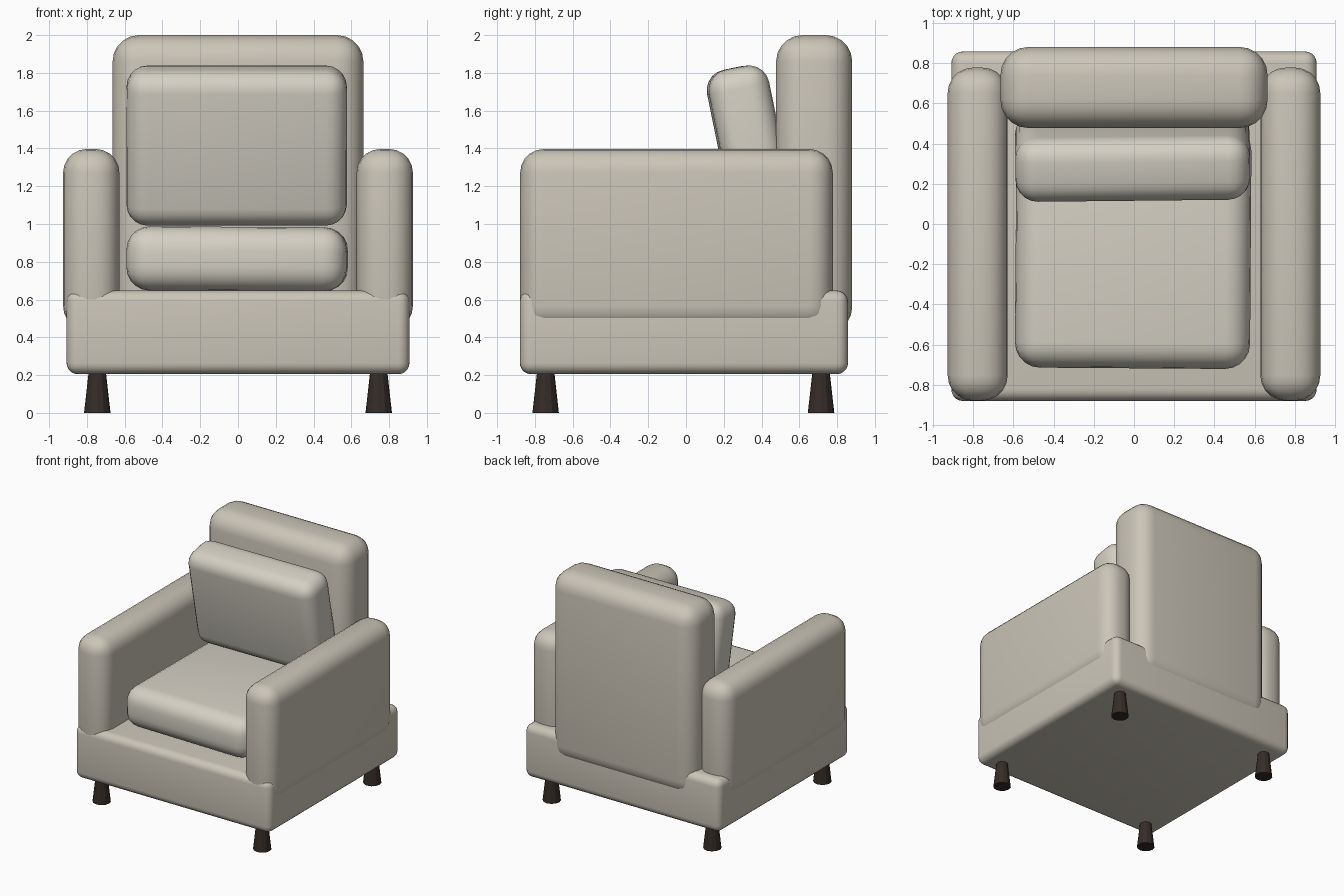
import bpy
from math import radians

if "Cube" in bpy.data.objects:
    bpy.data.objects.remove(bpy.data.objects["Cube"])

upholstery = bpy.data.materials.new("beige_fabric")
upholstery.diffuse_color = (0.60, 0.56, 0.48, 1)
upholstery.use_nodes = True
upholstery.node_tree.nodes["Principled BSDF"].inputs["Base Color"].default_value = upholstery.diffuse_color
cushion_fabric = bpy.data.materials.new("cushion_fabric")
cushion_fabric.diffuse_color = (0.66, 0.63, 0.55, 1)
cushion_fabric.use_nodes = True
cushion_fabric.node_tree.nodes["Principled BSDF"].inputs["Base Color"].default_value = cushion_fabric.diffuse_color
wood = bpy.data.materials.new("dark_wood")
wood.diffuse_color = (0.035, 0.025, 0.02, 1)
wood.use_nodes = True
wood.node_tree.nodes["Principled BSDF"].inputs["Base Color"].default_value = wood.diffuse_color


def padded_box(name, center, size, radius, mat, rot=(0, 0, 0)):
    """Soft box with rounded edges and smooth shading."""
    bpy.ops.mesh.primitive_cube_add(size=1)
    ob = bpy.context.object
    ob.name = name
    ob.scale = size
    bpy.ops.object.transform_apply(location=False, rotation=False, scale=True)
    ob.location = center
    ob.rotation_euler = [radians(a) for a in rot]
    bevel = ob.modifiers.new("rounding", "BEVEL")
    bevel.width = radius
    bevel.segments = 5
    bevel.limit_method = 'NONE'
    ob.data.materials.append(mat)
    bpy.ops.object.shade_smooth()
    return ob


def span(name, lo, hi, radius, mat, rot=(0, 0, 0)):
    """Padded box given by its two extreme corners."""
    center = [(a + b) / 2 for a, b in zip(lo, hi)]
    size = [b - a for a, b in zip(lo, hi)]
    return padded_box(name, center, size, radius, mat, rot)


# Base frame and backrest
span("base", (-0.908, -0.88, 0.205), (0.908, 0.858, 0.648), 0.06, upholstery)
span("backrest", (-0.664, 0.477, 0.42), (0.664, 0.88, 2.0), 0.14, upholstery)

# Armrests
for side, label in ((-1, "left"), (1, "right")):
    x = side * 0.777
    span(label + "_armrest", (x - 0.149, -0.878, 0.44), (x + 0.149, 0.777, 1.397),
         0.125, upholstery)

# Loose cushions: seat slightly turned, back cushion tipped forward
span("seat_cushion", (-0.588, -0.717, 0.645), (0.58, 0.49, 0.985), 0.125,
     cushion_fabric, (0, 0.3, -0.4))
padded_box("back_cushion", (-0.007, 0.338, 1.415), (1.166, 0.325, 0.84), 0.11,
           cushion_fabric, (11.5, 0, 0.6))

# Tapered legs, wider at the floor
for x, xl in ((-0.745, "left"), (0.745, "right")):
    for y, yl in ((-0.743, "front"), (0.715, "back")):
        bpy.ops.mesh.primitive_cone_add(vertices=12, radius1=0.07, radius2=0.043,
                                        depth=0.24, location=(x, y, 0.12))
        leg = bpy.context.object
        leg.name = f"{yl}_{xl}_leg"
        leg.data.materials.append(wood)
